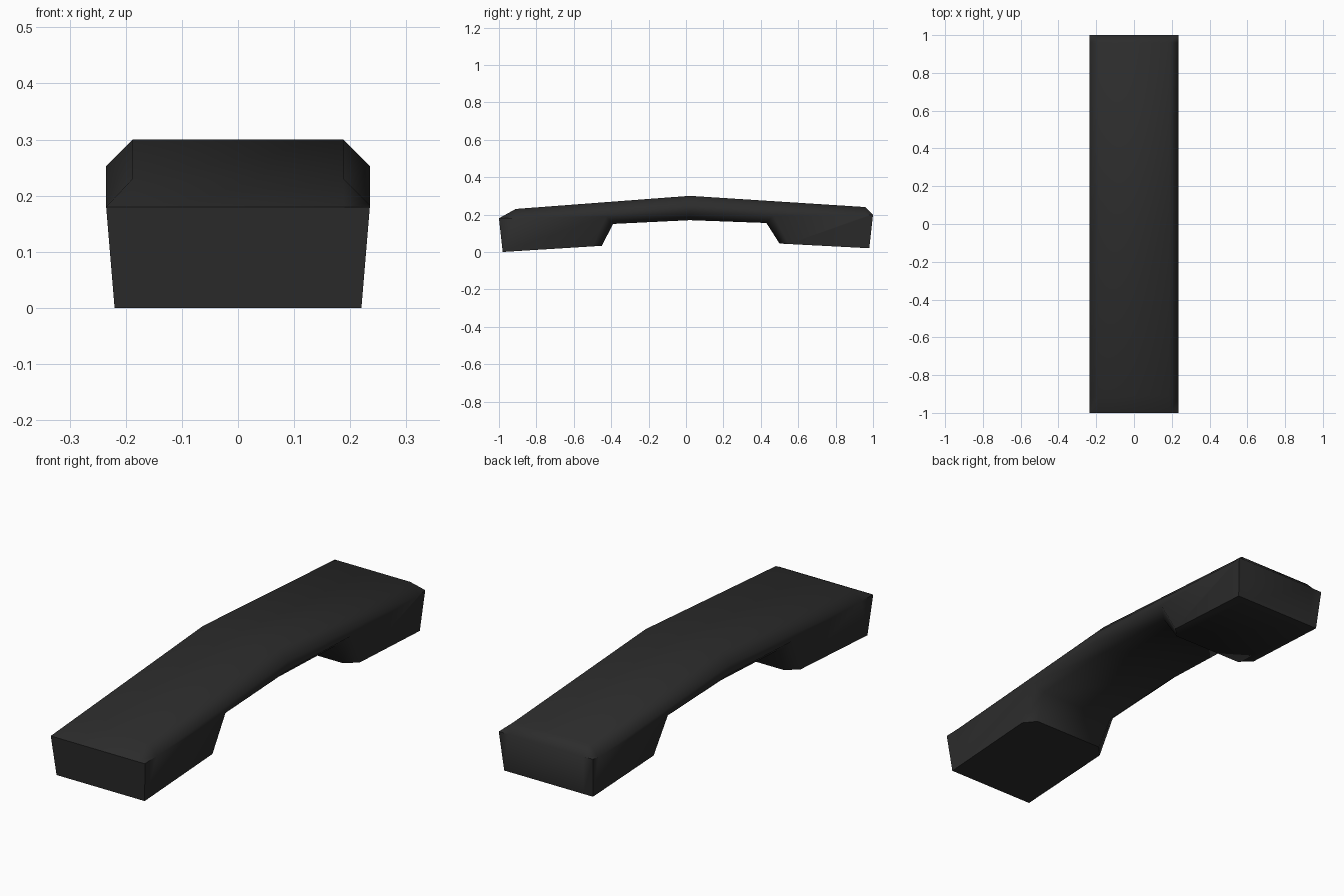
import bpy, bmesh

if "Cube" in bpy.data.objects:
    bpy.data.objects.remove(bpy.data.objects["Cube"])

# Side profiles (y, z): crown is the middle strip, flank is the bevelled outer side
crown = [(-1, .18), (-.91, .23), (.02, .30), (.96, .24), (1, .20),
         (.98, .02), (.50, .045), (.43, .155), (.02, .17), (-.39, .15),
         (-.45, .033), (-.98, 0)]
flank = [(-1, .18), (-.915, .183), (.02, .253), (.96, .194), (1, .20),
         (.98, .02), (.55, .0424), (.465, .195), (.02, .212), (-.425, .19),
         (-.50, .03), (-.98, 0)]


def half_width(z):
    return .22 + .015 * min(1, z / .18)


bm = bmesh.new()
loops = []
for side, profile, outer in ((-1, flank, True), (-1, crown, False),
                             (1, crown, False), (1, flank, True)):
    loops.append([bm.verts.new((side * (half_width(z) if outer else .188 if z > .1 else .175), y, z))
                  for y, z in profile])

# Skin between the four loops
n = len(crown)
for a, b in zip(loops, loops[1:]):
    for i in range(n):
        j = (i + 1) % n
        bm.faces.new((a[i], a[j], b[j], b[i]))

# Side walls: front block, grip halves, back block
for lp in (loops[0], loops[3]):
    for ids in ((0, 1, 9, 10, 11), (1, 2, 8, 9), (2, 3, 7, 8), (3, 4, 5, 6, 7)):
        bm.faces.new([lp[i] for i in ids])
bmesh.ops.recalc_face_normals(bm, faces=bm.faces)

mesh = bpy.data.meshes.new("handset")
bm.to_mesh(mesh)
bm.free()
handset = bpy.data.objects.new("handset", mesh)
bpy.context.collection.objects.link(handset)

# Black plastic
mat = bpy.data.materials.new("black_plastic")
mat.diffuse_color = (.025, .025, .025, 1)
mat.use_nodes = True
mat.node_tree.nodes["Principled BSDF"].inputs["Base Color"].default_value = mat.diffuse_color
mesh.materials.append(mat)

bpy.context.view_layer.objects.active = handset
handset.select_set(True)
bpy.ops.object.shade_smooth_by_angle(angle=1.02)
